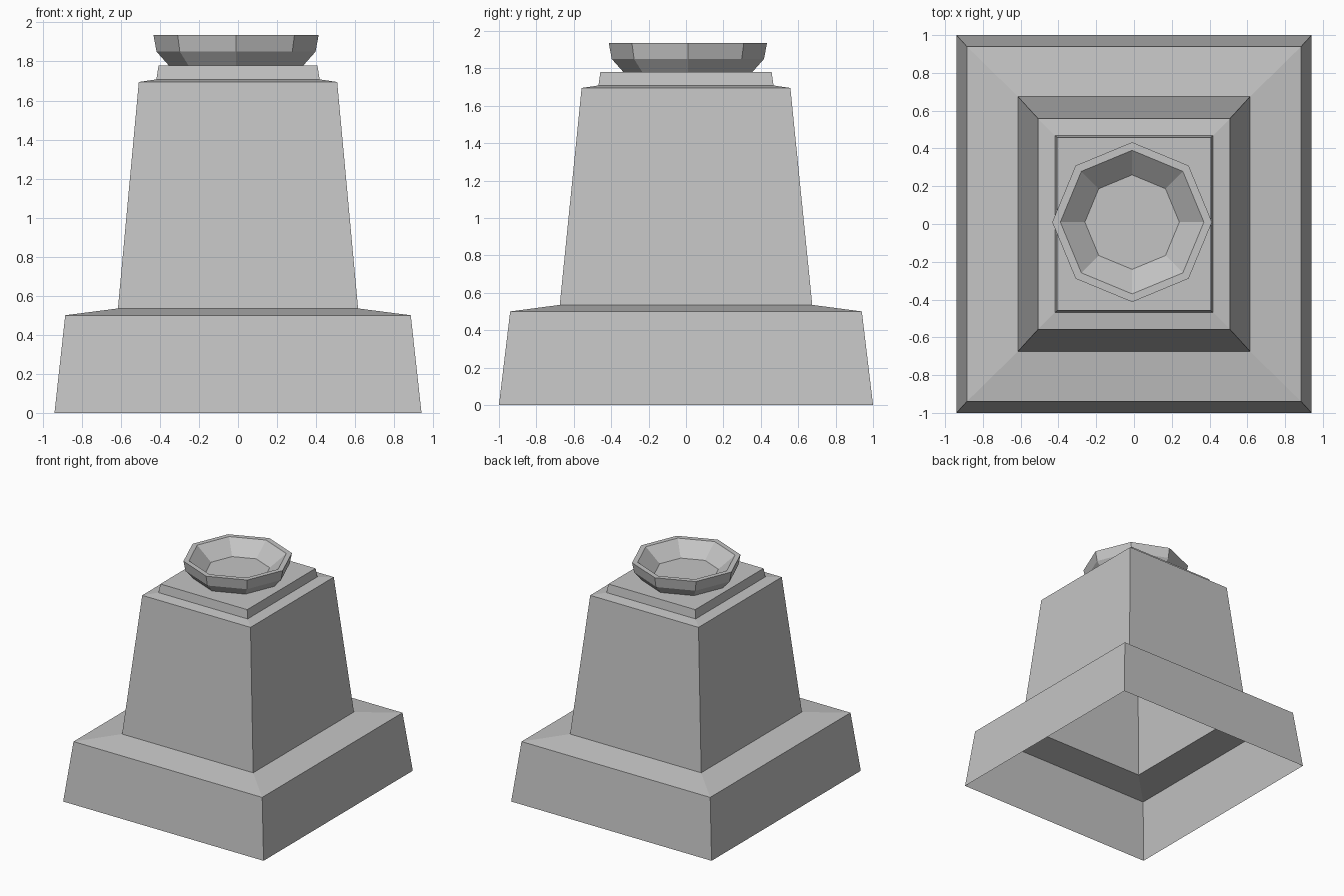
import bpy
import bmesh
from math import cos, sin, tau

if "Cube" in bpy.data.objects:
    bpy.data.objects.remove(bpy.data.objects["Cube"], do_unlink=True)

stone = bpy.data.materials.new("grey stone")
stone.use_nodes = True
COLOUR = (0.55, 0.55, 0.55, 1)
stone.diffuse_color = COLOUR
stone.node_tree.nodes["Principled BSDF"].inputs["Base Color"].default_value = COLOUR


def rectangle(half_x, half_y, z):
    return [(sx * half_x, sy * half_y, z)
            for sx, sy in ((-1, -1), (1, -1), (1, 1), (-1, 1))]


def octagon(radius, z):
    return [(radius * cos(tau * i / 8), radius * sin(tau * i / 8), z)
            for i in range(8)]


def loft(name, rings, cap=False, location=(0, 0, 0)):
    """Bridge rings of points in order, optionally closing the last one."""
    bm = bmesh.new()
    loops = [[bm.verts.new(p) for p in ring] for ring in rings]
    for low, high in zip(loops, loops[1:]):
        n = len(low)
        for i in range(n):
            j = (i + 1) % n
            bm.faces.new((low[i], low[j], high[j], high[i]))
    if cap:
        bm.faces.new(loops[-1])
    mesh = bpy.data.meshes.new(name)
    bm.to_mesh(mesh)
    bm.free()
    mesh.materials.append(stone)
    obj = bpy.data.objects.new(name, mesh)
    obj.location = location
    bpy.context.collection.objects.link(obj)
    return obj


# Hollow plinth with a sloping ledge, open underneath
loft("plinth", [rectangle(0.94, 1.0, 0), rectangle(0.885, 0.94, 0.5),
                rectangle(0.615, 0.675, 0.535)])

# Tapered shaft with a shallow shoulder
loft("shaft", [rectangle(0.615, 0.675, 0.535), rectangle(0.508, 0.558, 1.695),
               rectangle(0.418, 0.468, 1.708)])

# Cap slab
loft("cap_slab", [rectangle(0.418, 0.468, 1.708), rectangle(0.407, 0.458, 1.78)],
     cap=True)

# Eight-sided bowl: outside wall, flat rim, inside wall and floor
bowl_profile = [(0.345, 1.78), (0.407, 1.85), (0.423, 1.935),
                (0.38, 1.935), (0.25, 1.825)]
loft("bowl", [octagon(r, z) for r, z in bowl_profile],
     cap=True, location=(-0.01, 0.01, 0))
